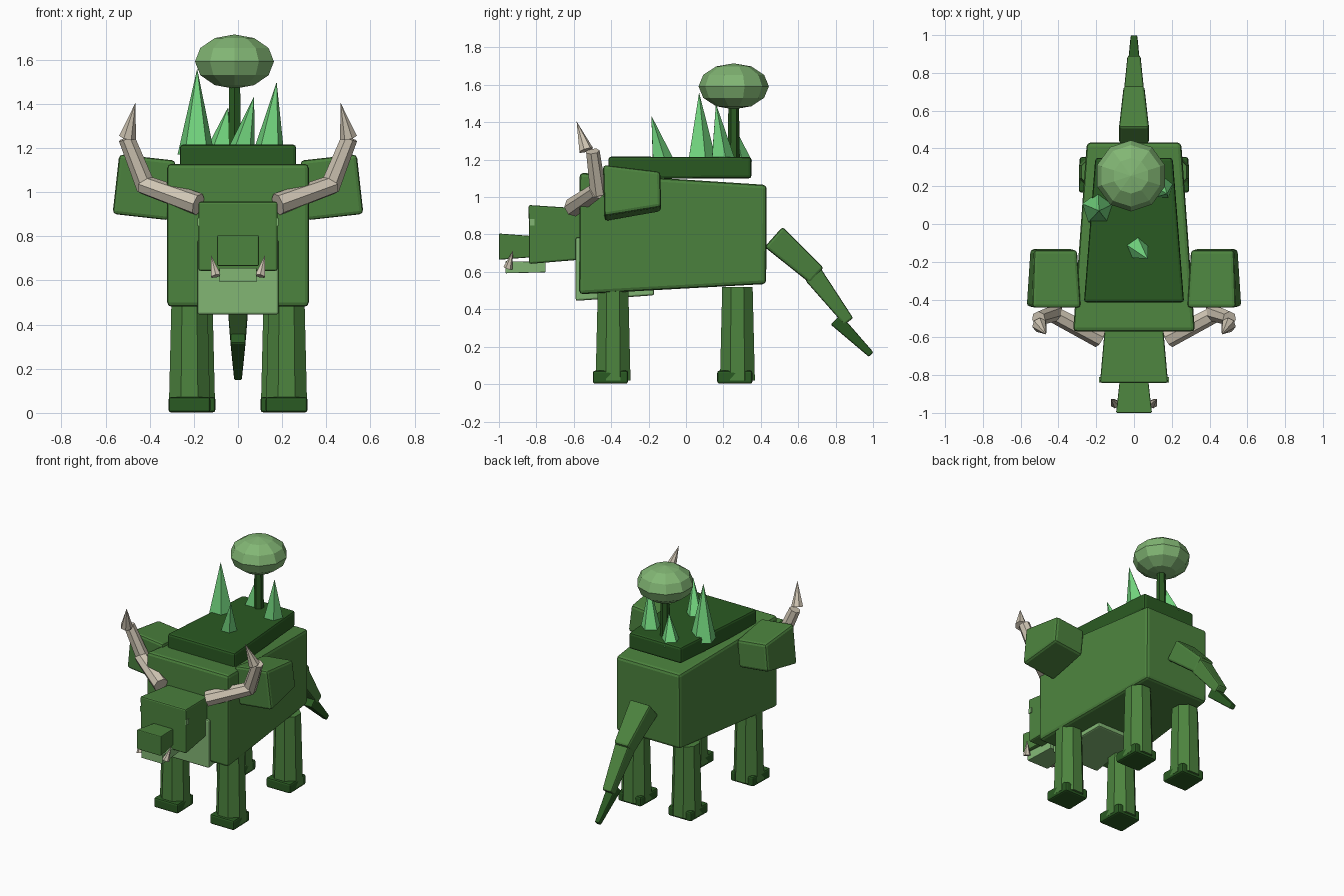
import bpy, bmesh, math
from mathutils import Vector, Matrix

if "Cube" in bpy.data.objects:
    bpy.data.objects.remove(bpy.data.objects["Cube"])


def material(name, hex_code):
    def lin(c):
        return c / 12.92 if c <= 0.04045 else ((c + 0.055) / 1.055) ** 2.4
    m = bpy.data.materials.new(name)
    rgb = [lin(int(hex_code[i:i + 2], 16) / 255) for i in (0, 2, 4)]
    m.diffuse_color = (*rgb, 1)
    m.use_nodes = True
    m.node_tree.nodes["Principled BSDF"].inputs["Base Color"].default_value = m.diffuse_color
    return m


GREEN = material("hide_green", "4C833E")
DARK = material("dark_green", "2A5A22")
LIGHT = material("pale_green", "82B674")
CRYSTAL = material("crystal_green", "74D880")
BONE = material("bone", "D0C6B4")


def finish(name, bm, mat, bevel=0):
    bmesh.ops.recalc_face_normals(bm, faces=bm.faces)
    me = bpy.data.meshes.new(name)
    bm.to_mesh(me)
    bm.free()
    me.materials.append(mat)
    ob = bpy.data.objects.new(name, me)
    bpy.context.collection.objects.link(ob)
    if bevel:
        mod = ob.modifiers.new("bevel", 'BEVEL')
        mod.width = bevel
        mod.segments = 2
    return ob


def block(name, p0, p1, size0, size1, mat, bevel=0.015, roll=0):
    """Tapered box running from p0 to p1; sizes are (width, height) at each end."""
    p0, p1 = Vector(p0), Vector(p1)
    x = Vector((math.cos(roll), 0, math.sin(roll)))
    d = (p1 - p0).normalized()
    z = x.cross(d).normalized()
    bm = bmesh.new()
    ends = []
    for p, (w, h) in ((p0, size0), (p1, size1)):
        ends.append([bm.verts.new(p + x * sx * w / 2 + z * sz * h / 2)
                     for sx, sz in ((-1, -1), (1, -1), (1, 1), (-1, 1))])
    a, b = ends
    bm.faces.new(a)
    bm.faces.new(b[::-1])
    for i in range(4):
        j = (i + 1) % 4
        bm.faces.new((a[i], b[i], b[j], a[j]))
    return finish(name, bm, mat, bevel)


def cone(name, p0, p1, r0, r1, sides, mat, spin=0):
    """Tapered prism or cone from p0 to p1."""
    p0, p1 = Vector(p0), Vector(p1)
    d = p1 - p0
    bm = bmesh.new()
    bmesh.ops.create_cone(bm, cap_ends=True, segments=sides, radius1=r0, radius2=r1,
                          depth=d.length)
    rot = Vector((0, 0, 1)).rotation_difference(d).to_matrix().to_4x4()
    bm.transform(Matrix.Translation((p0 + p1) / 2) @ rot @ Matrix.Rotation(spin, 4, 'Z'))
    bmesh.ops.remove_doubles(bm, verts=bm.verts, dist=1e-5)
    return finish(name, bm, mat)


# Body, chest and back plate
block("body", (0, -0.57, 0.805), (0, 0.43, 0.80), (0.645, 0.65), (0.50, 0.53), GREEN, 0.02)
block("chest", (0, -0.59, 0.615), (0, -0.17, 0.615), (0.37, 0.34), (0.30, 0.28), LIGHT, 0.01)
block("back_plate", (0, -0.415, 1.157), (0, 0.35, 1.157), (0.53, 0.118), (0.41, 0.115), DARK)

# Head, snout and jaw
block("head", (0, -0.84, 0.80), (0, -0.50, 0.803), (0.36, 0.315), (0.30, 0.265), GREEN, 0.01)
block("snout", (0, -1.0, 0.735), (0, -0.80, 0.735), (0.19, 0.14), (0.145, 0.11), GREEN, 0.006)
block("jaw", (0, -0.965, 0.625), (0, -0.75, 0.625), (0.17, 0.065), (0.14, 0.055), LIGHT, 0.004)

# Tail in three tapering pieces
block("tail_root", (0, 0.468, 0.787), (0, 0.70, 0.58), (0.16, 0.145), (0.11, 0.11), GREEN)
block("tail_middle", (0, 0.68, 0.585), (0, 0.87, 0.335), (0.105, 0.105), (0.07, 0.06), GREEN, 0.01)
block("tail_tip", (0, 0.80, 0.345), (0, 0.99, 0.158), (0.07, 0.075), (0.035, 0.035), DARK, 0.008)

# Paired parts
for side, s in (("left", -1), ("right", 1)):
    block(f"{side}_shoulder", (s * 0.425, -0.44, 1.022), (s * 0.425, -0.135, 1.03),
          (0.26, 0.277), (0.23, 0.19), GREEN, 0.018, roll=s * math.radians(6.4))
    block(f"{side}_eye", (s * 0.172, -0.838, 0.865), (s * 0.172, -0.81, 0.865),
          (0.024, 0.035), (0.024, 0.035), LIGHT, 0)

    # Legs with square feet
    for end, lx, ly in (("front", 0.220, -0.39), ("hind", 0.197, 0.275)):
        cone(f"{side}_{end}_leg", (s * lx, ly, 0.02), (s * lx, ly, 0.52), 0.101, 0.088, 8,
             GREEN, math.pi / 8)
        block(f"{side}_{end}_foot", (s * lx, ly - 0.108, 0.037), (s * lx, ly + 0.08, 0.037),
              (0.19, 0.07), (0.18, 0.07), DARK, 0.012)

    # Horn in three pieces, and tusk
    cone(f"{side}_horn_root", (s * 0.18, -0.605, 0.945), (s * 0.43, -0.475, 1.035),
         0.052, 0.045, 7, BONE)
    cone(f"{side}_horn_middle", (s * 0.415, -0.47, 1.02), (s * 0.505, -0.50, 1.245),
         0.046, 0.038, 7, BONE)
    cone(f"{side}_horn_tip", (s * 0.50, -0.535, 1.25), (s * 0.465, -0.585, 1.405),
         0.04, 0, 7, BONE)
    cone(f"{side}_tusk", (s * 0.10, -0.952, 0.62), (s * 0.122, -0.925, 0.715),
         0.025, 0, 6, BONE)

# Crystal spikes on the back
for name, base, tip, r in (
        ("tall", (-0.19, 0.08, 1.17), (-0.185, 0.07, 1.56), 0.088),
        ("rear_side", (0.14, 0.195, 1.18), (0.175, 0.16, 1.50), 0.073),
        ("front", (0.015, -0.125, 1.18), (0.073, -0.185, 1.435), 0.065),
        ("rear", (-0.08, 0.285, 1.18), (-0.045, 0.255, 1.385), 0.07)):
    cone(f"{name}_crystal", base, tip, r, 0, 5, CRYSTAL)

# Small tree
cone("tree_trunk", (-0.015, 0.255, 1.19), (-0.015, 0.255, 1.52), 0.033, 0.028, 6, DARK)
bm = bmesh.new()
bmesh.ops.create_uvsphere(bm, u_segments=10, v_segments=6, radius=1)
bm.transform(Matrix.Translation((-0.016, 0.255, 1.592)) @ Matrix.Diagonal((0.188, 0.188, 0.123, 1)))
finish("tree_canopy", bm, LIGHT)
